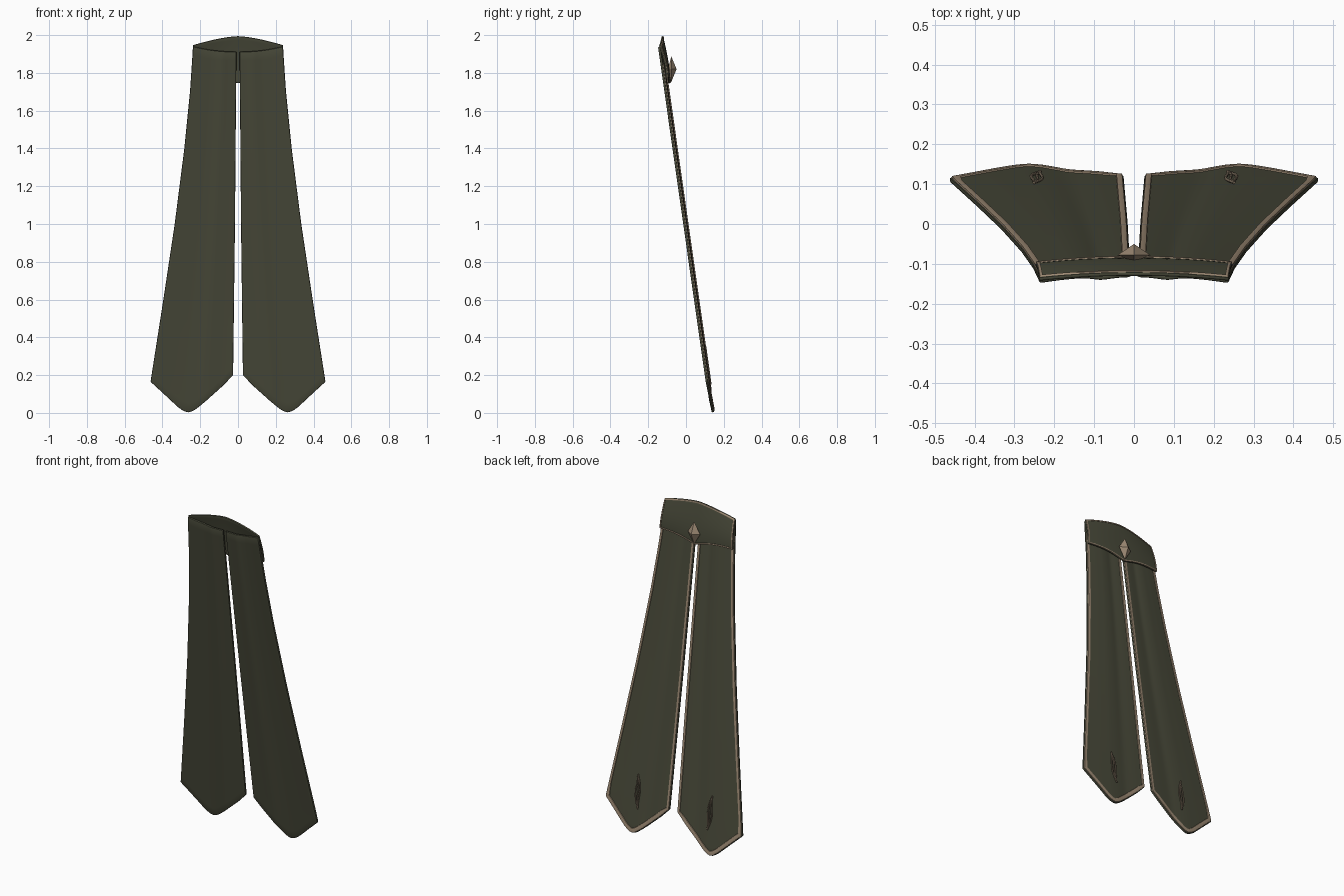
import bpy, bmesh, math
from mathutils import Vector

if "Cube" in bpy.data.objects:
    bpy.data.objects.remove(bpy.data.objects["Cube"])


def material(name, rgb):
    m = bpy.data.materials.new(name)
    m.diffuse_color = (*rgb, 1)
    m.use_nodes = True
    m.node_tree.nodes["Principled BSDF"].inputs["Base Color"].default_value = m.diffuse_color
    return m


CLOTH = material("olive cloth", (0.066, 0.068, 0.042))
TAN = material("tan trim", (0.34, 0.255, 0.175))
BRONZE = material("dull bronze", (0.17, 0.13, 0.09))


def interp(table, t):
    """Piecewise linear lookup in a list of (key, value) pairs."""
    if t <= table[0][0]:
        return table[0][1]
    for (a, va), (b, vb) in zip(table, table[1:]):
        if t <= b:
            return va + (vb - va) * (t - a) / (b - a)
    return table[-1][1]


def finish(name, bm, mat, angle=40, thickness=0, bevel=0):
    bmesh.ops.recalc_face_normals(bm, faces=bm.faces)
    me = bpy.data.meshes.new(name)
    bm.to_mesh(me)
    bm.free()
    me.materials.append(mat)
    ob = bpy.data.objects.new(name, me)
    bpy.context.collection.objects.link(ob)
    bpy.ops.object.select_all(action='DESELECT')
    ob.select_set(True)
    bpy.context.view_layer.objects.active = ob
    if thickness:
        s = ob.modifiers.new("thickness", 'SOLIDIFY')
        s.thickness, s.offset = thickness, 0
        b = ob.modifiers.new("rounded rim", 'BEVEL')
        b.width, b.segments, b.limit_method = bevel, 2, 'ANGLE'
        b.angle_limit = math.radians(50)
        bpy.ops.object.convert(target='MESH')
    if angle:
        bpy.ops.object.shade_smooth_by_angle(angle=math.radians(angle))
    return ob


def sheet(name, point, nu, nv, thickness, bevel):
    """Cloth sheet from a function point(u, v)."""
    bm = bmesh.new()
    g = [[bm.verts.new(point(i / nu, j / nv)) for j in range(nv + 1)] for i in range(nu + 1)]
    for i in range(nu):
        for j in range(nv):
            bm.faces.new((g[i][j], g[i + 1][j], g[i + 1][j + 1], g[i][j + 1]))
    return finish(name, bm, CLOTH, 40, thickness, bevel)


def piping(name, pts, inward, surf, width, lift, closed=False):
    """Raised strip along an (x, z) outline, lying on the back surface."""
    bm = bmesh.new()
    n = len(pts)
    rings = []
    for i, (x, z) in enumerate(pts):
        a = Vector(pts[i - 1] if i or closed else pts[0])
        b = Vector(pts[(i + 1) % n] if i < n - 1 or closed else pts[-1])
        p = Vector((x, z))
        d1 = (p - a).normalized() if (p - a).length > 1e-6 else (b - p).normalized()
        d2 = (b - p).normalized() if (b - p).length > 1e-6 else d1
        t = (d1 + d2).normalized()
        nrm = Vector((-t.y, t.x)) * inward / max(0.5, t.dot(d1))
        w = width(x, z)
        ring = []
        for f, h in ((0.12, -0.004), (0.2, lift * 0.7), (0.55, lift), (0.9, lift * 0.7), (1, -0.004)):
            q = p + nrm * w * f
            ring.append(bm.verts.new((q.x, surf(q.x, q.y) + h, q.y)))
        rings.append(ring)
    pairs = list(zip(rings, rings[1:])) + ([(rings[-1], rings[0])] if closed else [])
    for r, s in pairs:
        for k in range(5):
            bm.faces.new((r[k], r[(k + 1) % 5], s[(k + 1) % 5], s[k]))
    if not closed:
        bm.faces.new(rings[0])
        bm.faces.new(rings[-1])
    return finish(name, bm, TAN, 50)


# Tail outline tables
OUTER = [(0.165, 0.463), (0.6, 0.395), (1.0, 0.335), (1.4, 0.284), (1.7, 0.254), (1.94, 0.238)]
INNER = [(0.2, 0.026), (1.0, 0.016), (1.75, 0.010), (1.94, 0.008)]
HEM = [(0, 0.2), (0.12, 0.145), (0.24, 0.098), (0.35, 0.055), (0.45, 0.020), (0.5, 0.008),
       (0.545, 0.003), (0.6, 0.010), (0.66, 0.028), (0.74, 0.060), (0.85, 0.105), (1, 0.165)]
FOLD = [(0, 0.006), (0.15, 0.004), (0.32, -0.001), (0.45, 0.003), (0.56, 0.004), (0.75, 0.001), (1, -0.005)]


def tail_y(x, z):
    a, b = interp(INNER, z), interp(OUTER, z)
    u = min(1, max(0, (abs(x) - a) / (b - a)))
    return 0.139 - 0.1425 * z + interp(FOLD, u)


def tail_point(side):
    def point(u, v):
        top = 1.912 + 0.028 * u * u
        z = interp(HEM, u) * (1 - v) + top * v
        x = interp(INNER, z) * (1 - u) + interp(OUTER, z) * u
        return side * x, tail_y(x, z), z
    return point


for side, label in ((1, "right"), (-1, "left")):
    point = tail_point(side)
    sheet(label + "_tail", point, 24, 40, 0.013, 0.005)

    # Trim runs down the inner edge, round the hem and up the outer edge
    path = [point(0, 1 - k / 20) for k in range(1, 20)]
    path += [point(k / 24, 0) for k in range(25)]
    path += [point(1, k / 20) for k in range(1, 20)]
    piping(label + "_tail_trim", [(p[0], p[2]) for p in path], side,
           lambda x, z: tail_y(x, z) + 0.0065,
           lambda x, z: 0.020 + 0.010 * max(0, min(1, (0.2 - z) / 0.04)), 0.005)

    # Leaf ornament: two bowed edges and a wavy vein
    for part, bow in (("edge_a", 0.015), ("edge_b", -0.013), ("vein", 0)):
        cu = bpy.data.curves.new("leaf", 'CURVE')
        cu.dimensions = '3D'
        cu.bevel_depth, cu.bevel_resolution, cu.use_fill_caps = 0.0038, 1, True
        sp = cu.splines.new('POLY')
        sp.points.add(12)
        for k in range(13):
            t = k / 12
            z = 0.15 + 0.2 * t
            x = 0.235 + 0.016 * t + bow * math.sin(math.pi * t) ** 1.2
            x += 0.004 * math.sin(2 * math.pi * t)
            sp.points[k].co = (side * x, tail_y(x, z) + 0.011, z, 1)
        cu.materials.append(BRONZE)
        ob = bpy.data.objects.new(f"{label}_leaf_{part}", cu)
        bpy.context.collection.objects.link(ob)


# Waist flap across the back
def flap_top(x):
    return 1.994 - 0.048 * (abs(x) / 0.24) ** 1.5


def flap_bottom(x):
    s = min(1, abs(x) / 0.24)
    return 1.745 + 0.03 * s + 0.012 * math.sin(math.pi * s)


def flap_y(x, z):
    v = (flap_top(x) - z) / (flap_top(x) - flap_bottom(x))
    v = min(1, max(0, v))
    return -0.126 + 0.037 * math.sin(v * math.pi / 2) - 0.013 * (x / 0.24) ** 2


def flap_point(u, v):
    x = (u * 2 - 1) * (0.248 - 0.010 * v)
    z = flap_bottom(x) * (1 - v) + flap_top(x) * v
    return x, flap_y(x, z), z


sheet("waist_flap", flap_point, 32, 12, 0.010, 0.004)
outline = [flap_point(k / 32, 0) for k in range(33)]
outline += [flap_point(1, k / 12) for k in range(1, 12)]
outline += [flap_point(1 - k / 32, 1) for k in range(33)]
outline += [flap_point(0, 1 - k / 12) for k in range(1, 12)]
piping("waist_flap_trim", [(p[0], p[2]) for p in outline], 1,
       lambda x, z: flap_y(x, z) + 0.005, lambda x, z: 0.010, 0.004, True)

# Diamond stud in the middle of the flap
bm = bmesh.new()
rim = [bm.verts.new(c) for c in ((0.042, -0.078, 1.82), (0, -0.078, 1.888),
                                 (-0.042, -0.078, 1.82), (0, -0.078, 1.752))]
front = bm.verts.new((0, -0.095, 1.82))
back = bm.verts.new((0, -0.050, 1.82))
for k in range(4):
    for tip in (front, back):
        bm.faces.new((rim[k], rim[(k + 1) % 4], tip))
finish("diamond_stud", bm, TAN, 0)
